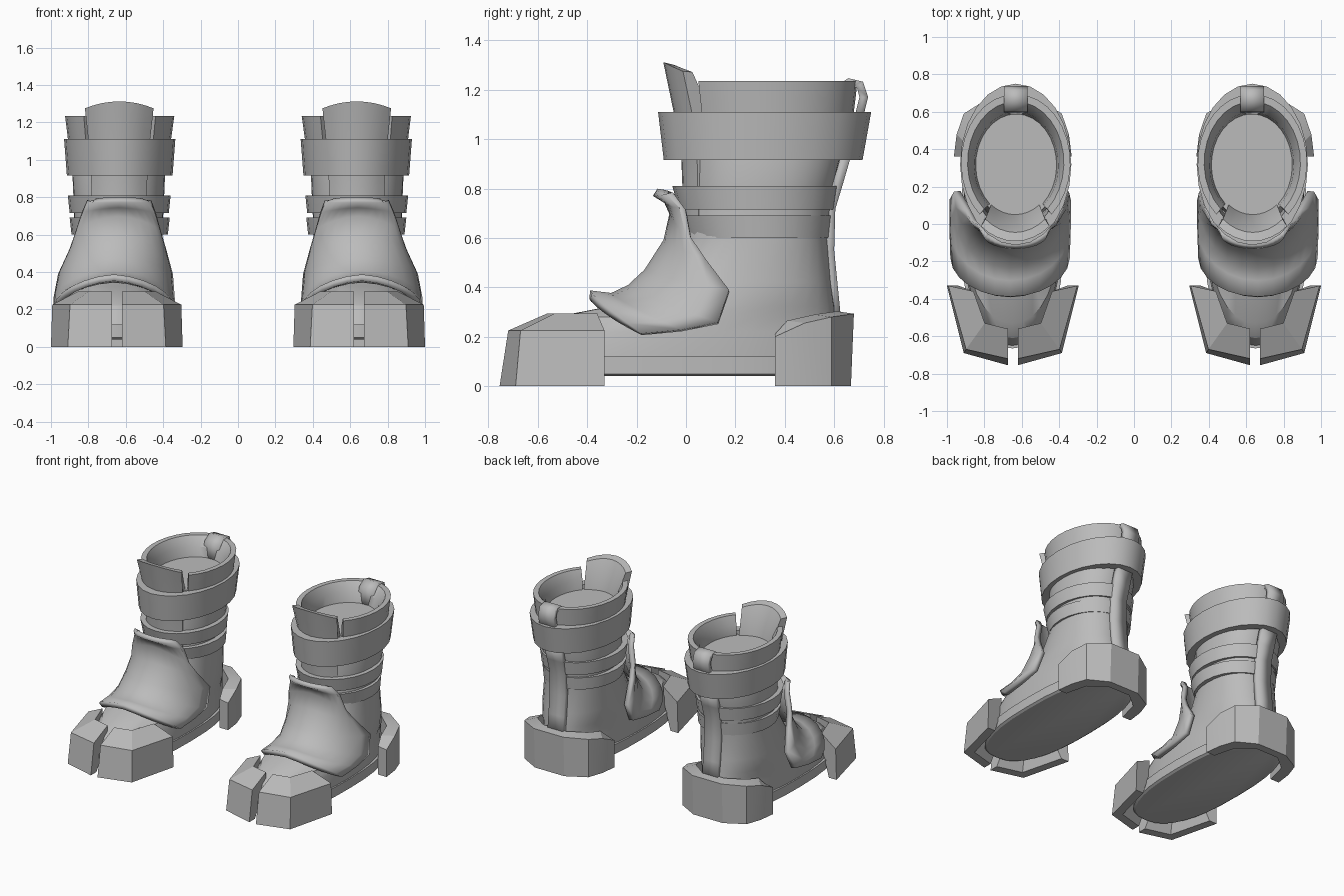
import bpy, bmesh, math
from mathutils import Vector

cube = bpy.data.objects.get("Cube")
if cube:
    bpy.data.objects.remove(cube, do_unlink=True)

grey = bpy.data.materials.new("boot grey")
grey.use_nodes = True
grey.diffuse_color = (0.5, 0.5, 0.5, 1)
grey.node_tree.nodes["Principled BSDF"].inputs["Base Color"].default_value = (0.5, 0.5, 0.5, 1)


def finish(name, verts, faces, thick=0, angle=30):
    """Make a part, give it thickness if asked, and mirror it to the other boot."""
    mesh = bpy.data.meshes.new(name)
    bm = bmesh.new()
    vs = [bm.verts.new(v) for v in verts]
    for f in faces:
        bm.faces.new([vs[i] for i in f])
    bmesh.ops.recalc_face_normals(bm, faces=bm.faces)
    bm.to_mesh(mesh)
    bm.free()
    mesh.materials.append(grey)
    ob = bpy.data.objects.new(name, mesh)
    bpy.context.collection.objects.link(ob)
    bpy.ops.object.select_all(action="DESELECT")
    ob.select_set(True)
    bpy.context.view_layer.objects.active = ob
    bpy.ops.object.shade_smooth_by_angle(angle=math.radians(angle))
    if thick:
        solid = ob.modifiers.new("thickness", "SOLIDIFY")
        solid.thickness = thick
        solid.offset = 0
    mirror = ob.modifiers.new("other boot", "MIRROR")
    mirror.use_mirror_merge = False
    return ob


def grid_faces(rows, cols, wrap_rows=False, wrap_cols=False):
    return [(r * cols + c, r * cols + (c + 1) % cols,
             (r + 1) % rows * cols + (c + 1) % cols, (r + 1) % rows * cols + c)
            for r in range(rows if wrap_rows else rows - 1)
            for c in range(cols if wrap_cols else cols - 1)]


def loft(name, rings, a0=0, a1=360, wrap=False, p=2, n=24, dome=0):
    """Loft oval rings (z, x0, x1, y0, y1); angles count from the front."""
    full = a1 - a0 == 360
    cols = n if full else n + 1
    verts = []
    for z, x0, x1, y0, y1 in rings:
        for i in range(cols):
            t = math.radians(a0 + (a1 - a0) * i / n)
            s, c = (math.copysign(abs(k) ** (2 / p), k) for k in (math.sin(t), math.cos(t)))
            x = (x0 + x1) / 2 + (x1 - x0) / 2 * s
            y = (y0 + y1) / 2 - (y1 - y0) / 2 * c
            drop = dome * (x - 0.635) ** 2 if z > 1.2 else 0
            verts.append((x, y, z - drop))
    rows = len(rings)
    faces = grid_faces(rows, cols, wrap, full)
    if not wrap:
        faces += [tuple(range(cols)), tuple(range((rows - 1) * cols, rows * cols))]
    elif not full:
        faces += [tuple(r * cols + k for r in range(rows)) for k in (0, cols - 1)]
    return finish(name, verts, faces)


def band(name, z0, z1, low, high, wall):
    """Closed strap round the shaft, from its lower and upper outlines."""
    def inset(b):
        return (b[0] + wall, b[1] - wall, b[2] + wall, b[3] - wall)
    loft(name, [(z0, *inset(low)), (z0, *low), (z1, *high), (z1, *inset(high))], wrap=True)


def ribbon(name, path, thick, x0=0.57, x1=0.695):
    verts = [(x, y, z) for y, z in path for x in (x0, x1)]
    finish(name, verts, grid_faces(len(path), 2), thick)


def guard(name, stations):
    """Thick wall whose stations are five-point sections, closed at the ends."""
    verts = [v for st in stations for v in st]
    faces = grid_faces(len(stations), 5, False, True)
    faces += [tuple(range(5)), tuple(range(len(verts) - 5, len(verts)))]
    finish(name, verts, faces, angle=20)


# Sole and upper
loft("sole", [(0.04, 0.39, 0.91, -0.65, 0.62), (0.05, 0.375, 0.925, -0.665, 0.64),
              (0.12, 0.375, 0.925, -0.665, 0.64)], p=2.5, n=32)
loft("upper", [(0.12, 0.385, 0.915, -0.65, 0.625),
               (0.22, 0.385, 0.915, -0.61, 0.62),
               (0.28, 0.39, 0.91, -0.53, 0.61),
               (0.325, 0.395, 0.905, -0.3, 0.605),
               (0.42, 0.40, 0.895, -0.11, 0.59),
               (0.6, 0.405, 0.875, 0.0, 0.575),
               (0.8, 0.395, 0.88, 0.01, 0.595),
               (0.92, 0.39, 0.885, 0.01, 0.625),
               (1.1, 0.40, 0.855, 0.03, 0.6)], p=2.2, n=32)

# Straps round the shaft
band("ankle_strap", 0.60, 0.69, (0.375, 0.89, 0.0, 0.585), (0.365, 0.90, -0.03, 0.595), 0.05)
band("shin_strap", 0.715, 0.81, (0.37, 0.90, -0.03, 0.605), (0.36, 0.91, -0.055, 0.62), 0.05)
band("calf_strap", 0.915, 1.11, (0.35, 0.915, -0.09, 0.715), (0.335, 0.93, -0.113, 0.75), 0.06)

# Padded collar, open at the front, with the tongue in the gap
loft("collar", [(0.95, 0.38, 0.89, 0.0, 0.66), (1.235, 0.34, 0.925, -0.04, 0.695),
                (1.235, 0.375, 0.89, 0.0, 0.655), (1.17, 0.405, 0.855, 0.03, 0.6),
                (1.05, 0.42, 0.84, 0.05, 0.58)], 41, 319, wrap=True)
loft("tongue", [(0.68, 0.39, 0.88, -0.01, 0.59), (0.95, 0.385, 0.885, -0.02, 0.62),
                (1.11, 0.36, 0.91, -0.05, 0.68), (1.312, 0.33, 0.94, -0.092, 0.70),
                (1.30, 0.37, 0.90, -0.045, 0.66), (1.1, 0.42, 0.85, 0.05, 0.58),
                (0.68, 0.43, 0.84, 0.05, 0.55)], -37, 37, wrap=True, n=8, dome=1.1)

# Back strip and pull loop
ribbon("back_strip", [(0.61, 0.25), (0.595, 0.4), (0.58, 0.55), (0.585, 0.72),
                      (0.615, 0.82), (0.65, 0.94)], 0.04)
ribbon("pull_loop", [(0.69, 1.05), (0.72, 1.17), (0.705, 1.22), (0.66, 1.23),
                     (0.615, 1.2), (0.6, 1.08)], 0.035)

# Curved instep shield: centre point, side point, then the two side limits
shield = [((-0.39, 0.37), (-0.18, 0.21), 0.36, 0.965),
          ((-0.30, 0.36), (-0.02, 0.225), 0.355, 0.97),
          ((-0.225, 0.395), (0.13, 0.255), 0.355, 0.97),
          ((-0.155, 0.46), (0.175, 0.385), 0.365, 0.945),
          ((-0.075, 0.585), (0.075, 0.515), 0.40, 0.885),
          ((-0.05, 0.70), (0.02, 0.60), 0.425, 0.855),
          ((-0.075, 0.755), (0.0, 0.71), 0.455, 0.82),
          ((-0.125, 0.785), (-0.05, 0.78), 0.48, 0.79)]
verts, cols = [], 13
for (yc, zc), (ys, zs), x0, x1 in shield:
    for i in range(cols):
        a = math.radians(-90 + 180 * i / (cols - 1))
        k = 1 - math.cos(a)
        verts.append(((x0 + x1) / 2 + (x1 - x0) / 2 * math.sin(a),
                      yc + (ys - yc) * k, zc + (zs - zc) * k ** 0.8))
finish("instep_shield", verts, grid_faces(len(shield), cols), 0.035, 40)

# Toe guard in two halves with a slit between them
mid = 0.648
toe = [((0.352, -0.33), (0.345, -0.33), (0.21, -0.36), (0.29, -0.33)),
       ((0.262, -0.69), (0.25, -0.67), (0.15, -0.53), (0.21, -0.64)),
       ((0.027, -0.755), (0.027, -0.72), (0.027, -0.56), (0.027, -0.69))]
for side, name in ((-1, "toe_guard_inner"), (1, "toe_guard_outer")):
    guard(name, [[(mid + side * x, y, z) for (x, y), z in
                  ((low, 0), (edge, 0.225), (top, 0.295), (top, 0.2), (inner, 0))]
                 for low, edge, top, inner in toe])

# Heel guard wrapping the back
half = [(0.315, 0.36, 0.2), (0.30, 0.48, 0.255), (0.262, 0.59, 0.28), (0.12, 0.68, 0.293)]
stations = []
for side, points in ((-1, half), (1, half[::-1])):
    for dx, y, z in points:
        x, pull = mid + side * dx, 0.36 if y < 0.4 else y - 0.07
        xi = mid + side * dx * 0.78
        stations.append([(x, y - (0.012 if y > 0.6 else 0), 0), (x, y, z),
                         (xi, pull, z + 0.01), (xi, pull, 0.1), (xi, pull, 0)])
guard("heel_guard", stations)
